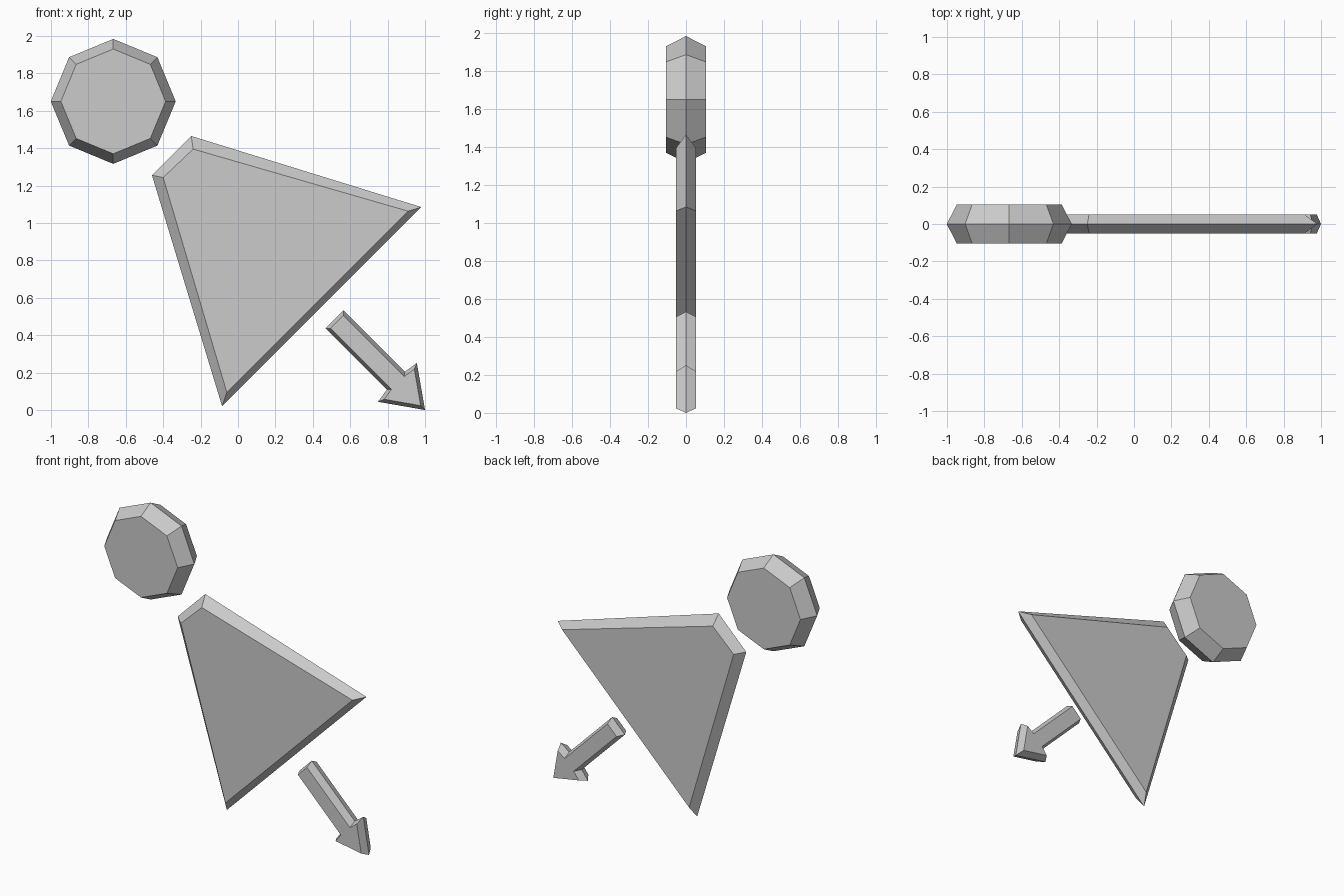
import bpy, bmesh, math
from mathutils import Vector

cube = bpy.data.objects.get("Cube")
if cube:
    bpy.data.objects.remove(cube, do_unlink=True)

# One plain grey
grey = bpy.data.materials.new("light_grey")
grey.use_nodes = True
colour = (0.6, 0.6, 0.6, 1)
grey.diffuse_color = colour
grey.node_tree.nodes["Principled BSDF"].inputs["Base Color"].default_value = colour


def inset(points, d):
    """Shrink a counter-clockwise outline by d with mitred corners."""
    pts = [Vector(p) for p in points]
    result = []
    for i, p in enumerate(pts):
        a = (p - pts[i - 1]).normalized()
        b = (pts[(i + 1) % len(pts)] - p).normalized()
        na, nb = Vector((-a.y, a.x)), Vector((-b.y, b.x))
        result.append(p + (na + nb) * d / (1 + na.dot(nb)))
    return result


def ridged_plate(name, outer, inner, half):
    """Plate with its widest outline at y = 0, tapering to both flat faces."""
    bm = bmesh.new()
    front, ridge, back = [
        [bm.verts.new((p[0], y, p[1])) for p in loop]
        for loop, y in ((inner, -half), (outer, 0), (inner, half))]
    n = len(outer)
    for a, b in ((front, ridge), (ridge, back)):
        for i in range(n):
            j = (i + 1) % n
            bm.faces.new((a[i], b[i], b[j], a[j]))
    bm.faces.new(front)
    bm.faces.new(back[::-1])
    bmesh.ops.recalc_face_normals(bm, faces=bm.faces)
    mesh = bpy.data.meshes.new(name)
    bm.to_mesh(mesh)
    bm.free()
    mesh.materials.append(grey)
    obj = bpy.data.objects.new(name, mesh)
    bpy.context.collection.objects.link(obj)


# Eight-sided bulb
def octagon(radius):
    return [(-0.667 + radius * math.cos(k * math.pi / 4),
             1.65 + radius * math.sin(k * math.pi / 4)) for k in range(8)]


ridged_plate("bulb", octagon(0.334), octagon(0.28), 0.105)

# Wide beam
ridged_plate("beam",
             [(-0.46, 1.255), (-0.085, 0.02), (0.98, 1.085), (-0.25, 1.465)],
             [(-0.4, 1.243), (-0.06, 0.095), (0.91, 1.063), (-0.24, 1.395)],
             0.052)

# Diagonal arrow: (along, across) half outline, mirrored about its axis
half_arrow = [(0.021, -0.068), (0.486, -0.068), (0.498, -0.147)]
local = half_arrow + [(0.707, 0)] + [(a, -c) for a, c in reversed(half_arrow)]
s = math.sqrt(0.5)
arrow = [(0.5 + s * (a + c), 0.5 - s * (a - c)) for a, c in local]
ridged_plate("arrow", arrow, inset(arrow, 0.019), 0.052)
